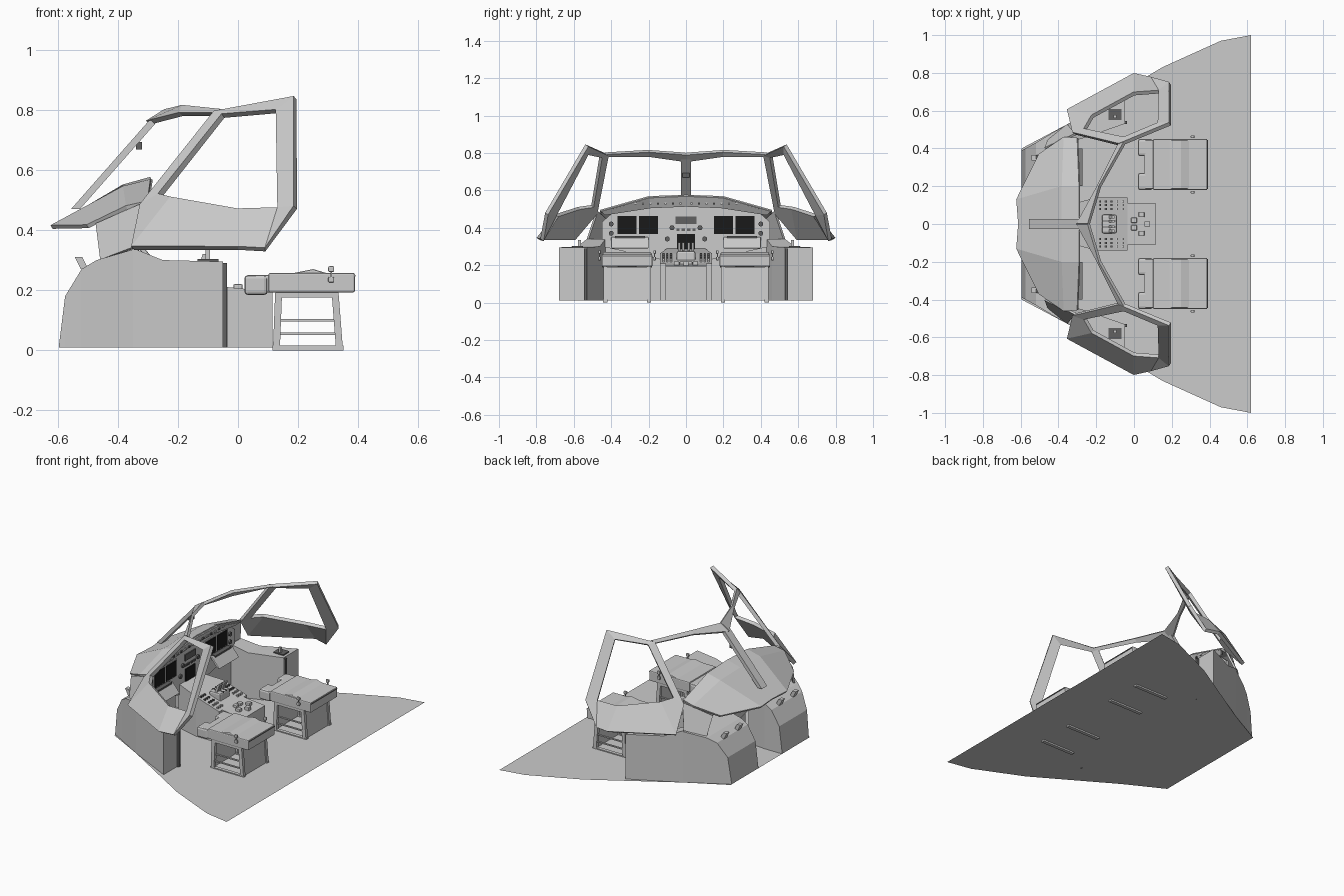
import bpy
import bmesh
from math import pi

if "Cube" in bpy.data.objects:
    bpy.data.objects.remove(bpy.data.objects["Cube"])


def material(name, level):
    mat = bpy.data.materials.new(name)
    mat.use_nodes = True
    colour = (level, level, level, 1)
    mat.diffuse_color = colour
    mat.node_tree.nodes["Principled BSDF"].inputs["Base Color"].default_value = colour
    return mat


GREY = material("light grey", .6)
DARK = material("dark grey", .12)
BLACK = material("screen black", .01)


def build(name, verts, faces, mat=GREY, mirror=True, thick=0, bevel=0):
    """Mesh object, optionally thickened, softened and mirrored across y."""
    mesh = bpy.data.meshes.new(name)
    mesh.from_pydata(verts, [], faces)
    mesh.materials.append(mat)
    bm = bmesh.new()
    bm.from_mesh(mesh)
    bmesh.ops.recalc_face_normals(bm, faces=bm.faces)
    bm.to_mesh(mesh)
    bm.free()
    part = bpy.data.objects.new(name, mesh)
    bpy.context.collection.objects.link(part)
    if thick:
        solid = part.modifiers.new("thickness", "SOLIDIFY")
        solid.thickness = thick
        solid.offset = 0
    if bevel:
        soften = part.modifiers.new("soft edges", "BEVEL")
        soften.width = bevel
        soften.segments = 2
    if mirror:
        part.modifiers.new("mirror", "MIRROR").use_axis = (False, True, False)
    return part


def skin(name, rings, **options):
    """Join a row of equal closed rings and cap both ends."""
    count = len(rings[0])
    verts = [point for ring in rings for point in ring]
    faces = [tuple(range(count)), tuple(range(len(verts) - count, len(verts)))]
    for start in range(0, len(verts) - count, count):
        for i in range(count):
            j = (i + 1) % count
            faces.append((start + i, start + j, start + j + count, start + i + count))
    return build(name, verts, faces, **options)


def prism(name, profile, middle, width, **options):
    """Extrude an (x, z) profile along y."""
    sides = (middle - width / 2, middle + width / 2)
    return skin(name, [[(x, y, z) for x, z in profile] for y in sides], **options)


def box(name, centre, size, **options):
    x, y, z = centre
    dx, dy, dz = (s / 2 for s in size)
    profile = [(x - dx, z - dz), (x + dx, z - dz), (x + dx, z + dz), (x - dx, z + dz)]
    return prism(name, profile, y, size[1], **options)


def strut(name, foot, head, width, y, depth, **options):
    """Slanted bar between two (x, z) points."""
    profile = [(x + side * width / 2, z) for (x, z), side in
               ((foot, -1), (foot, 1), (head, 1), (head, -1))]
    return prism(name, profile, y, depth, **options)


def loft(name, sections, **options):
    """Skin floor-standing sections given as (x, inner y, outer y, top z)."""
    return skin(name, [[(x, near, FLOOR), (x, far, FLOOR), (x, far, top), (x, near, top)]
                       for x, near, far, top in sections], **options)


FLOOR = .01
PANEL = -.35
SEAT = .315

# floor plate
edge = [(.62, 1), (.46, .97), (.15, .83), (PANEL, .53), (-.595, .4)]
outline = [(x, y, FLOOR) for x, y in edge] + [(x, -y, FLOOR) for x, y in reversed(edge)]
build("floor", outline, [tuple(range(len(outline)))], mirror=False)

# nose foot wells and side consoles
loft("foot_well", [(-.595, .12, .39, .02), (-.575, .12, .4, .18), (-.52, .12, .43, .27),
                   (-.47, .12, .46, .3), (PANEL, .13, .53, .335)])
loft("side_console", [(PANEL, .43, .53, .34), (-.25, .46, .58, .3), (-.05, .53, .68, .295)])
box("console_trim", (-.043, .538, .15), (.014, .015, .28), mat=DARK)
box("console_lever", (-.1, .57, .31), (.015, .015, .05))
box("console_dial", (-.1, .58, .298), (.07, .06, FLOOR), mat=DARK)
for y in (.21, .35):
    strut("well_handle", (-.51, .27), (-.53, .31), .025, y, .03)

# side window frames: outer loop bridged to the opening loop
outer = [(-.075, .42, .79), (.19, .53, .84), (.19, .745, .475), (.09, .77, .335),
         (0, .79, .34), (PANEL, .6, .34), (-.32, .48, .48)]
opening = [(-.05, .455, .78), (.13, .53, .795), (.135, .7, .47),
           (0, .69, .466), (-.22, .57, .505), (-.26, .5, .515)]
pairs = [(i, len(outer) + i - (i > 2)) for i in range(len(outer))]
ring = []
for (a, b), (c, d) in zip(pairs, pairs[1:] + pairs[:1]):
    ring.append(tuple(dict.fromkeys((a, b, d, c))))
build("side_window_frame", outer + opening, ring, thick=.022)

# roof bar and centre post
build("roof_bar", [(-.3, 0, .757), (-.19, .2, .785), (-.08, .42, .785),
                   (-.24, 0, .795), (-.18, .2, .81), (-.05, .43, .797)],
      [(0, 3, 4, 1), (1, 4, 5, 2)], thick=.018)
strut("centre_post", (-.54, .47), (-.28, .765), .03, 0, .054, mirror=False)
box("post_compass", (-.33, 0, .68), (.02, .036, .025), mat=DARK, mirror=False)

# glareshield with its rear lip and knobs
shield = [(-.61, 0, .41), (-.62, .13, .41), (-.5, .37, .412),
          (-.38, 0, .545), (-.38, .2, .54), (-.37, .46, .475),
          (-.29, 0, .57), (-.29, .2, .562), (-.3, .455, .49)]
grid = [(k, k + 1, k + 4, k + 3) for k in (0, 1, 3, 4)]
build("glareshield", shield, grid, thick=.014)
rim = shield[-3:]
lip = [(x - .025, y * .95, max(.47, z - .055)) for x, y, z in rim]
build("glareshield_lip", rim + lip, grid[:2], thick=.012)
for i in range(7):
    box("lip_knob", (-.3, .03 + i * .04, .53), (.02, .012, .012), mat=DARK if i % 2 else GREY)
build("dash_side", [(-.47, .4, .42), (-.455, .44, .3), (PANEL, .525, .34), (-.31, .475, .49)],
      [(0, 1, 2, 3)], thick=.012)

# instrument panel with screens and dials
board = [(0, .2), (.45, .3), (.45, .43), (.37, .5), (0, .52)]
build("instrument_panel", [(PANEL, y, z) for y, z in board], [tuple(range(len(board)))], thick=.02)
FACE = PANEL + .012
for y in (.2, .315):
    box("screen_bezel", (FACE, y, .415), (.008, .115, .11))
    box("flight_screen", (FACE + .004, y, .415), (.008, .103, .096), mat=BLACK)
box("centre_screen", (FACE, 0, .32), (.008, .096, .094), mat=BLACK, mirror=False)
box("warning_display", (FACE, 0, .44), (.008, .11, .04), mat=DARK, mirror=False)
for y in (.015, .042):
    box("panel_button", (FACE, y, .39), (.008, .017, .013), mat=DARK)
for y, z in ((.075, .4), (.1, .34), (.4, .42), (.4, .37)):
    for side in (-1, 1):
        bpy.ops.mesh.primitive_cylinder_add(vertices=16, radius=.013, depth=.016,
                                            location=(FACE, side * y, z), rotation=(0, pi / 2, 0))
        dial = bpy.context.object
        dial.name = "panel_dial"
        dial.data.materials.append(DARK)

# folding trays in front of the panel
strut("tray", (-.28, .29), (-.33, .35), .02, .3, .2, bevel=.004)
box("tray_edge", (-.33, .3, .35), (.035, .16, FLOOR), mat=DARK)

# centre pedestal with levers and keypads
loft("pedestal_front", [(PANEL, 0, .1, .29), (-.2, 0, .14, .262), (-.035, 0, .14, .21)])
loft("pedestal_rear", [(-.035, 0, .11, .21), (.115, 0, .11, .195)])
for column in range(5):
    x = -.18 + column * .03
    for row in range(3):
        box("pedestal_button", (x, .08 + row * .02, .2 - x * .315), (.012, FLOOR, .014),
            mat=GREY if column > 2 else DARK)
box("throttle_block", (-.13, 0, .24), (.08, .1, .07), mirror=False, bevel=FLOOR)
box("throttle_slot", (-.13, .015, .273), (.08, .006, .008), mat=DARK)
for y in (.015, .037):
    strut("throttle_lever", (-.13, .26), (-.11, .32), .015, y, .014)
for x, y in ((.07, 0), (.04, .05), (0, .02)):
    box("pedestal_switch", (x, y, .205), (.03, .028, .03), bevel=.004)

# seats: cushion, notched front and back slab
cushion = [(.055, .19), (.3, .2), (.3, .255), (.25, .27), (.15, .25), (.055, .25)]
prism("seat_cushion", cushion, SEAT, .26, bevel=.006)
for side in (-1, 1):
    box("seat_front", (.06, SEAT + side * .09, .217), (.078, .09, .066), bevel=.012)
box("seat_back", (.245, SEAT, .225), (.287, .27, .065), bevel=.006)
box("seat_seam", (.388, SEAT, .248), (.006, .26, .005), mat=DARK)

# open ladder stands, with a plate at each end
for side in (-1, 1):
    y = SEAT + side * .117
    strut("stand_front_leg", (.128, FLOOR), (.135, .19), .023, y, .02)
    strut("stand_rear_leg", (.337, FLOOR), (.323, .19), .023, y, .02)
    box("stand_foot", (.233, y, .008), (.237, .022, .016))
    box("stand_top_rail", (.23, y, .185), (.21, .02, .018))
    for z in (.055, .1):
        box("stand_rung", (.232, y, z), (.2, FLOOR, .007))
    knob = SEAT + side * .147
    for z in (.235, .27):
        box("seat_knob", (.31, knob, z), (.02, .014, .019), bevel=.004)
    box("knob_stem", (.31, knob, .25), (.006, .006, .04))
strut("stand_rear_plate", (.338, FLOOR), (.325, .19), .007, SEAT, .23)
strut("stand_front_plate", (.123, FLOOR), (.133, .19), .007, SEAT, .23)
